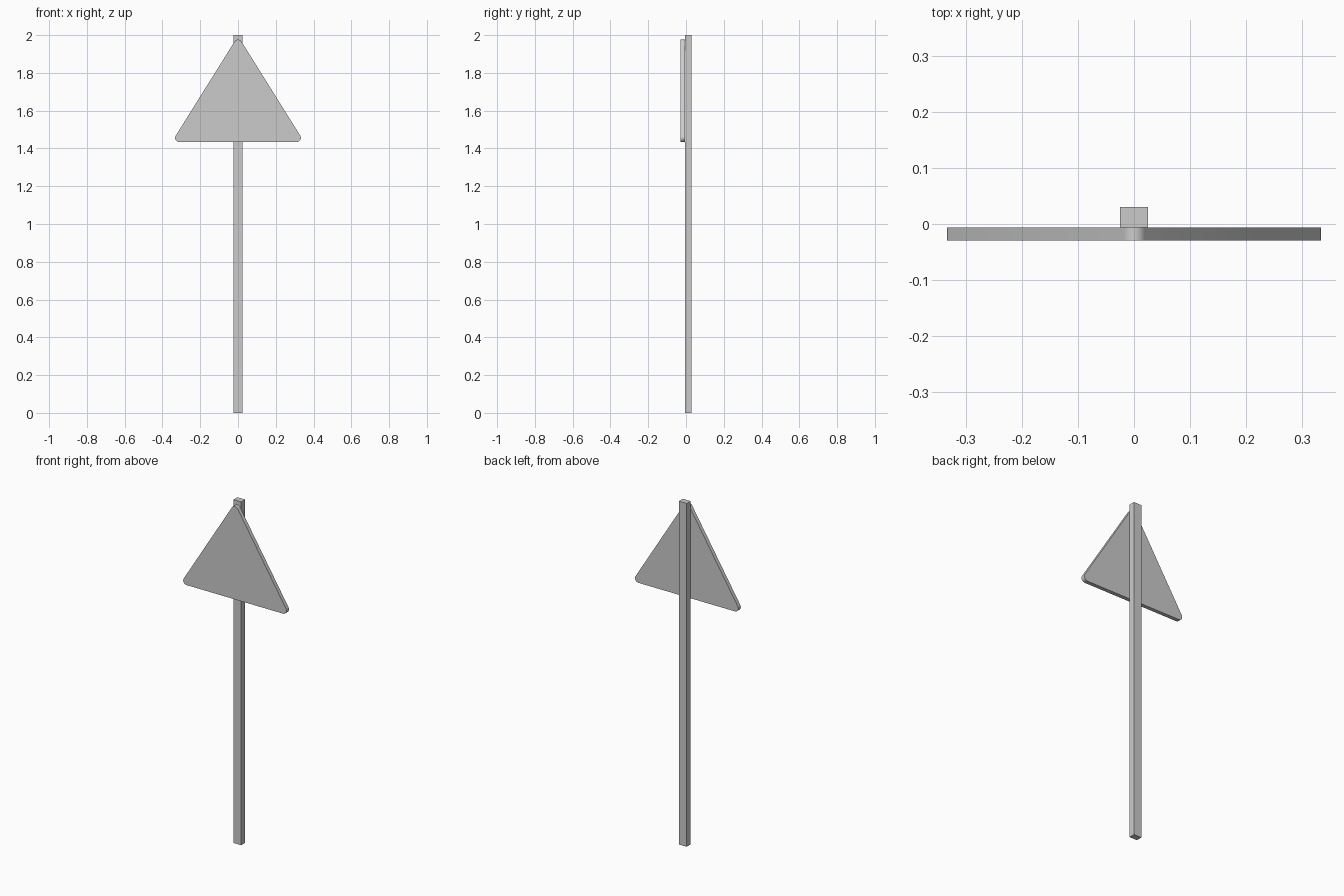
import bpy, bmesh, math

if "Cube" in bpy.data.objects:
    bpy.data.objects.remove(bpy.data.objects["Cube"])


def prism(name, outline, y_front, y_back):
    """Extrude an (x, z) outline along y into a solid."""
    bm = bmesh.new()
    face = bm.faces.new([bm.verts.new((x, y_front, z)) for x, z in outline])
    new = bmesh.ops.extrude_face_region(bm, geom=[face])["geom"]
    verts = [v for v in new if isinstance(v, bmesh.types.BMVert)]
    bmesh.ops.translate(bm, verts=verts, vec=(0, y_back - y_front, 0))
    bmesh.ops.recalc_face_normals(bm, faces=bm.faces)
    mesh = bpy.data.meshes.new(name)
    bm.to_mesh(mesh)
    bm.free()
    obj = bpy.data.objects.new(name, mesh)
    bpy.context.collection.objects.link(obj)
    return obj


def rounded_triangle(half_width, bottom, top, r, steps=8):
    """Isosceles triangle outline with a round arc at each corner."""
    cx, low, high = half_width - r, bottom + r, top - r
    tilt = math.pi / 2 - math.atan2(high - low, cx)  # direction of side normal
    corners = [(cx, low, -math.pi / 2, tilt),
               (0, high, tilt, math.pi - tilt),
               (-cx, low, math.pi - tilt, 1.5 * math.pi)]
    points = []
    for x, z, a, b in corners:
        for i in range(steps + 1):
            t = a + (b - a) * i / steps
            points.append((x + r * math.cos(t), z + r * math.sin(t)))
    return points


# Square post
prism("post", [(-0.025, 0), (0.025, 0), (0.025, 2), (-0.025, 2)], -0.006, 0.03)

# Triangular sign plate on the front of the post
plate = prism("sign_plate", rounded_triangle(0.333, 1.434, 1.976, 0.022), -0.029, -0.006)
bpy.context.view_layer.objects.active = plate
plate.select_set(True)
bpy.ops.object.shade_smooth_by_angle(angle=math.radians(30))
